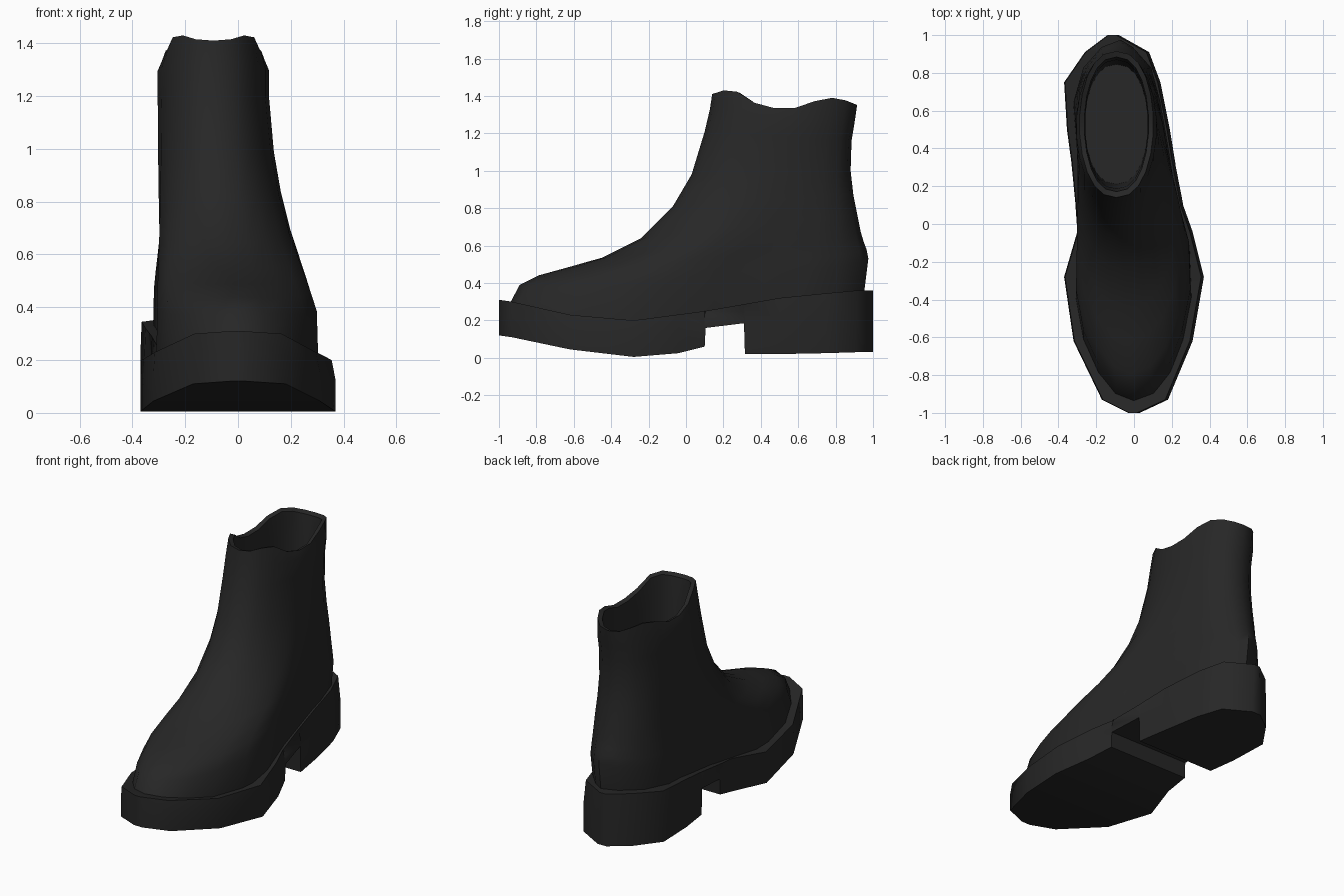
import bpy, bmesh, math

cube = bpy.data.objects.get("Cube")
if cube:
    bpy.data.objects.remove(cube)

leather = bpy.data.materials.new("black leather")
leather.use_nodes = True
colour = (0.02, 0.02, 0.02, 1)
leather.diffuse_color = colour
leather.node_tree.nodes["Principled BSDF"].inputs["Base Color"].default_value = colour


def interpolate(points, at):
    """Piecewise linear lookup in a list of (position, value) pairs."""
    if at <= points[0][0]:
        return points[0][1]
    for (a, va), (b, vb) in zip(points, points[1:]):
        if at <= b:
            return va + (vb - va) * (at - a) / (b - a)
    return points[-1][1]


def loft(name, rings, sharp_angle):
    """Join equal rings of points into one closed skin."""
    bm = bmesh.new()
    loops = [[bm.verts.new(point) for point in ring] for ring in rings]
    count = len(loops[0])
    for lower, upper in zip(loops, loops[1:]):
        for i in range(count):
            j = (i + 1) % count
            bm.faces.new((lower[i], lower[j], upper[j], upper[i]))
    bm.faces.new(loops[0][::-1])
    bm.faces.new(loops[-1])
    bmesh.ops.recalc_face_normals(bm, faces=bm.faces)
    mesh = bpy.data.meshes.new(name)
    bm.to_mesh(mesh)
    bm.free()
    mesh.materials.append(leather)
    part = bpy.data.objects.new(name, mesh)
    bpy.context.collection.objects.link(part)
    bpy.ops.object.select_all(action="DESELECT")
    part.select_set(True)
    bpy.context.view_layer.objects.active = part
    bpy.ops.object.shade_smooth_by_angle(angle=math.radians(sharp_angle))
    return part


# Sole stations from toe to heel: y, right edge, left edge, underside
stations = [
    (-1, -.03, .03, .12), (-.93, -.17, .18, .11), (-.62, -.32, .31, .045),
    (-.28, -.37, .37, .005), (-.04, -.3, .31, .025), (.1, -.31, .26, .06),
    (.105, -.31, .26, .16), (.31, -.33, .22, .185), (.315, -.33, .22, .02),
    (.5, -.355, .19, .02), (.75, -.37, .14, .025), (.91, -.26, .08, .03),
    (1, -.14, -.08, .03),
]
right_edge = [(s[0], s[1]) for s in stations]
left_edge = [(s[0], s[2]) for s in stations]
welt_height = [(-1, .31), (-.93, .3), (-.62, .23), (-.28, .2), (.1, .25),
               (.5, .32), (.9, .36)]

# Sole with toe spring, arch notch and block heel
sole_rings = []
for y, right, left, bottom in stations:
    top = interpolate(welt_height, y)
    middle = bottom + (top - bottom) * .6
    inset = min(.015, (left - right) / 4)
    sole_rings.append([
        (right, y, bottom), (right, y, middle), (right + inset / 3, y, top),
        (left - inset, y, top), (left, y, middle), (left, y, bottom)])
loft("sole", sole_rings, 50)

# Upper: tilted rings that blend from the foot outline to the oval shaft
SIDES = 22
SHAFT_X = -.093


def upper_ring(front, back, blend, dip=0):
    ring = []
    for i in range(SIDES):
        turn = math.tau * i / SIDES
        along = (1 - math.cos(turn)) / 2
        side = math.sin(turn)
        foot = interpolate(left_edge if side >= 0 else right_edge, 2 * along - 1) * .88
        if i == 0:
            foot = 0
        oval = SHAFT_X + .213 * math.copysign(abs(side) ** .85, side)
        y = front[0] + (back[0] - front[0]) * along
        z = front[1] + (back[1] - front[1]) * along - dip * abs(side)
        ring.append((foot + (oval - foot) * blend, y, z))
    return ring


base = upper_ring((-.95, 0), (.95, 0), 0)
upper_rings = [[(x, y, interpolate(welt_height, y) - .03) for x, y, z in base]]
for front, back, blend, dip in [
        ((-.89, .39), (.975, .53), .03, .05),
        ((-.79, .44), (.965, .58), .14, .03),
        ((-.62, .487), (.95, .62), .25, .01),
        ((-.45, .535), (.935, .67), .36, 0),
        ((-.24, .64), (.915, .77), .55, 0),
        ((-.07, .81), (.895, .87), .75, 0),
        ((.03, .98), (.88, 1), .9, 0),
        ((.1, 1.21), (.885, 1.16), 1, 0),
        ((.128, 1.33), (.9, 1.25), 1, 0)]:
    upper_rings.append(upper_ring(front, back, blend, dip))

# Wavy collar, with dips at both sides
collar = [(.14, 1.41), (.2, 1.43), (.3, 1.42), (.4, 1.335), (.58, 1.335),
          (.74, 1.39), (.82, 1.39), (.92, 1.35)]
rim = upper_ring((.14, 0), (.915, 0), 1)


def collar_ring(shrink_x, shrink_y, drop=0, floor=None):
    ring = []
    for x, y, z in rim:
        height = interpolate(collar, y) - drop if floor is None else floor
        ring.append((SHAFT_X + (x - SHAFT_X) * shrink_x,
                     .53 + (y - .53) * shrink_y, height))
    return ring


# Rim thickness and hollow inside of the shaft
upper_rings += [collar_ring(.92, 1), collar_ring(.8, .92, .01),
                collar_ring(.78, .88, .15), collar_ring(.78, .82, floor=.6)]
loft("upper", upper_rings, 50)
